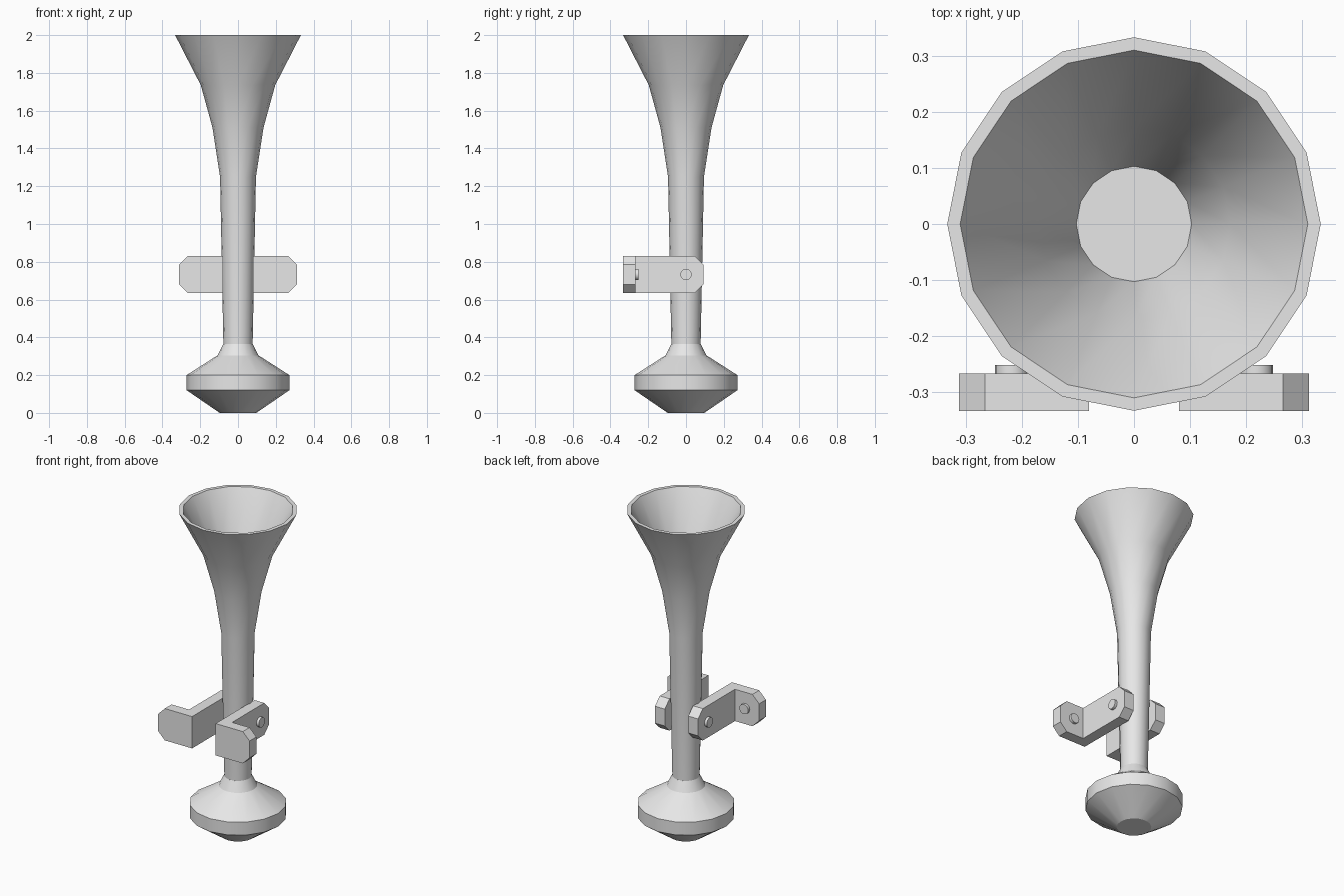
import bpy, bmesh, math
from mathutils import Matrix

cube = bpy.data.objects.get("Cube")
if cube:
    bpy.data.objects.remove(cube, do_unlink=True)

GREY = (0.8, 0.8, 0.8, 1)
metal = bpy.data.materials.new("plain_grey_metal")
metal.use_nodes = True
metal.diffuse_color = GREY
metal.node_tree.nodes["Principled BSDF"].inputs["Base Color"].default_value = GREY


def finish(name, bm, smooth=True):
    bmesh.ops.recalc_face_normals(bm, faces=bm.faces)
    mesh = bpy.data.meshes.new(name)
    bm.to_mesh(mesh)
    bm.free()
    mesh.materials.append(metal)
    obj = bpy.data.objects.new(name, mesh)
    bpy.context.collection.objects.link(obj)
    if smooth:
        bpy.ops.object.select_all(action='DESELECT')
        obj.select_set(True)
        bpy.context.view_layer.objects.active = obj
        bpy.ops.object.shade_smooth_by_angle(angle=math.radians(30))
    return obj


def lathe(name, profile, sides=16):
    """Turn a (radius, height) profile about z and cap both ends."""
    bm = bmesh.new()
    rings = []
    for r, z in profile:
        angles = [math.tau * i / sides for i in range(sides)]
        rings.append([bm.verts.new((r * math.cos(a), r * math.sin(a), z)) for a in angles])
    for low, high in zip(rings, rings[1:]):
        for i in range(sides):
            j = (i + 1) % sides
            bm.faces.new((low[i], low[j], high[j], high[i]))
    bm.faces.new(rings[0])
    bm.faces.new(rings[-1])
    return finish(name, bm)


def mirror(obj):
    obj.modifiers.new("mirror", 'MIRROR').use_axis[0] = True


# Flared horn, with rim, inner wall and closed throat
lathe("horn", [(0.077, 0.34), (0.095, 1.25), (0.135, 1.51), (0.197, 1.735), (0.333, 2),
               (0.31, 2), (0.172, 1.735), (0.103, 1.51)])

# Sound chamber at the foot
lathe("sound_chamber", [(0.097, 0), (0.272, 0.12), (0.272, 0.2), (0.108, 0.305), (0.078, 0.365)])

# L-shaped bracket: extruded plan, then both ends get clipped corners
IN, ARM, OUT = 0.08, 0.147, 0.312
FRONT, FOOT, BACK = -0.333, -0.267, 0.092
LOW, HIGH, CLIP = 0.635, 0.831, 0.046
MID = (LOW + HIGH) / 2
plan = [(IN, FRONT), (OUT, FRONT), (OUT, FOOT), (ARM, FOOT), (ARM, BACK), (IN, BACK)]
bm = bmesh.new()
base = bm.faces.new([bm.verts.new((x, y, LOW)) for x, y in plan])
top = bmesh.ops.extrude_face_region(bm, geom=[base])
bmesh.ops.translate(bm, vec=(0, 0, HIGH - LOW),
                    verts=[v for v in top["geom"] if isinstance(v, bmesh.types.BMVert)])


def is_end_corner(edge):
    a, b = (v.co for v in edge.verts)
    if abs(a.z - b.z) > 0.01:
        return False
    return min(a.x, b.x) > OUT - 0.01 or min(a.y, b.y) > BACK - 0.01


bmesh.ops.bevel(bm, geom=[e for e in bm.edges if is_end_corner(e)],
                offset=CLIP, segments=1, affect='EDGES')
mirror(finish("brackets", bm, smooth=False))


# Bolt heads on the arm and on the back of the foot
def bolt(name, location, rotation):
    bm = bmesh.new()
    bmesh.ops.create_cone(bm, cap_ends=True, segments=16, radius1=0.03, radius2=0.03, depth=0.032,
                          matrix=Matrix.Translation(location) @ rotation)
    mirror(finish(name, bm))


bolt("arm_bolts", (ARM, 0, MID), Matrix.Rotation(math.pi / 2, 4, 'Y'))
bolt("foot_bolts", (0.218, FOOT, MID), Matrix.Rotation(math.pi / 2, 4, 'X'))
